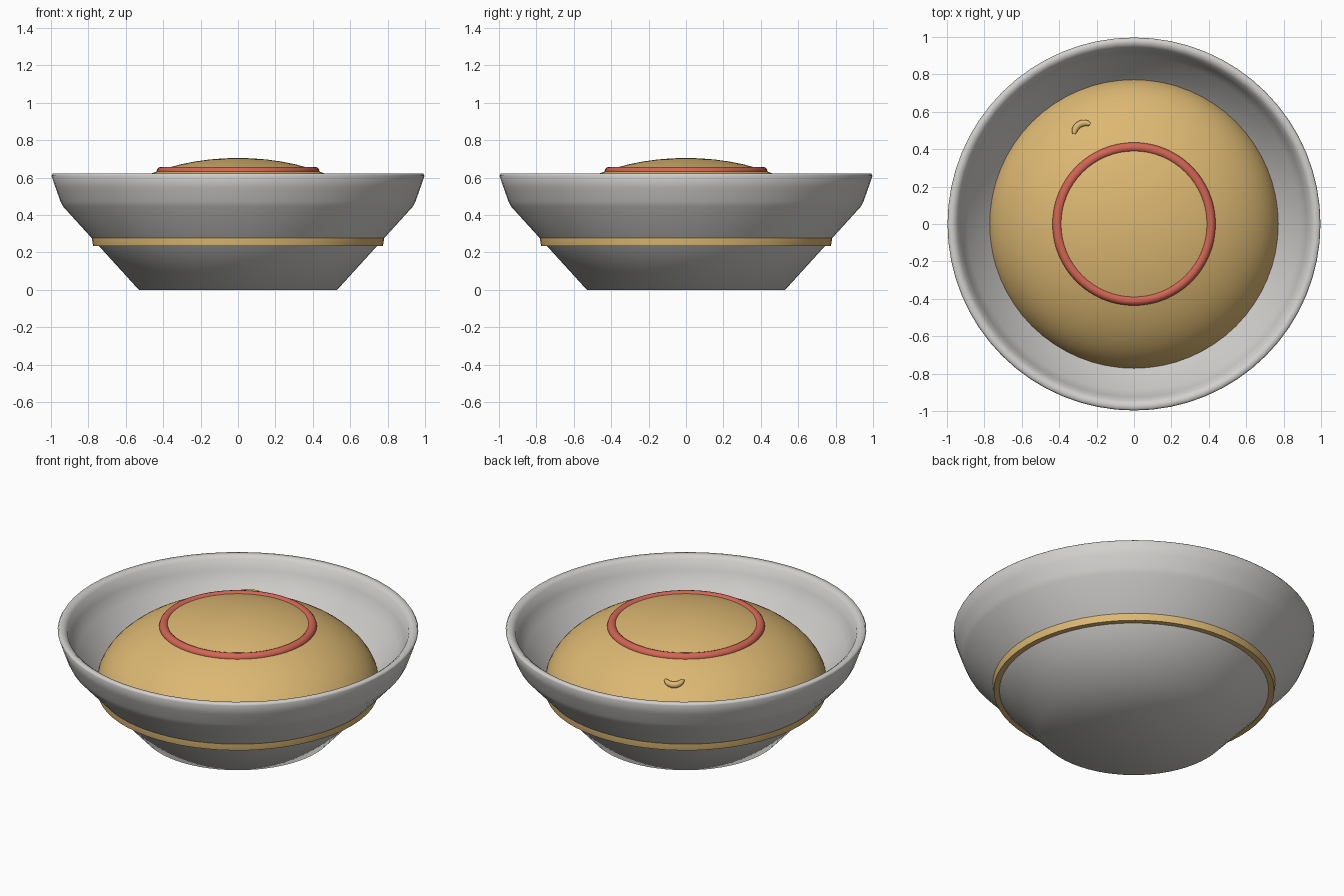
import bpy, bmesh, math
from mathutils import Vector

if "Cube" in bpy.data.objects:
    bpy.data.objects.remove(bpy.data.objects["Cube"])


def material(name, rgb):
    m = bpy.data.materials.new(name)
    m.diffuse_color = (*rgb, 1)
    m.use_nodes = True
    m.node_tree.nodes["Principled BSDF"].inputs["Base Color"].default_value = m.diffuse_color
    return m


GREY = material("pale_grey", (0.64, 0.63, 0.61))
GOLD = material("golden_tan", (0.72, 0.48, 0.17))
RED = material("soft_red", (0.65, 0.13, 0.09))


def finish(bm, name, mat, angle=None):
    bmesh.ops.recalc_face_normals(bm, faces=bm.faces)
    me = bpy.data.meshes.new(name)
    bm.to_mesh(me)
    bm.free()
    me.materials.append(mat)
    ob = bpy.data.objects.new(name, me)
    bpy.context.collection.objects.link(ob)
    me.shade_smooth()
    if angle:
        bpy.context.view_layer.objects.active = ob
        ob.select_set(True)
        bpy.ops.object.shade_smooth_by_angle(angle=math.radians(angle))
        ob.select_set(False)
    return ob


def lathe(name, profile, mat, angle=None, n=64, closed=False):
    """Spin (radius, height) points around z; radius 0 makes a pole."""
    bm = bmesh.new()
    rings = []
    for r, z in profile:
        if r < 1e-5:
            rings.append([bm.verts.new((0, 0, z))] * n)
        else:
            rings.append([bm.verts.new((r * math.cos(t), r * math.sin(t), z))
                          for t in (2 * math.pi * i / n for i in range(n))])
    pairs = list(zip(rings, rings[1:])) + ([(rings[-1], rings[0])] if closed else [])
    for a, b in pairs:
        for i in range(n):
            j = (i + 1) % n
            bm.faces.new(list(dict.fromkeys((a[i], a[j], b[j], b[i]))))
    return finish(bm, name, mat, angle)


def dome_z(r):
    return 0.28 + 0.425 * math.sqrt(max(0, 1 - (r / 0.782) ** 2))


# Bowl: smooth outer wall, rounded rim, inner wall and floor
lathe("bowl", [(0, 0), (0.53, 0), (0.735, 0.225), (0.935, 0.445), (0.95, 0.475),
               (0.975, 0.545), (0.997, 0.61), (0.99, 0.622), (0.965, 0.62),
               (0.945, 0.605), (0.925, 0.545), (0.89, 0.475), (0.775, 0.35),
               (0.52, 0.06), (0, 0.06)], GREY)

# Domed filling, whose lower edge shows as a band around the bowl
dome = [(0, 0.235), (0.775, 0.235)]
for k in range(17):
    a = math.pi / 2 * k / 16
    dome.append((0.782 * math.cos(a), 0.28 + 0.425 * math.sin(a)))
lathe("dome", dome, GOLD, 40)

# Red ring lying on the dome
lathe("red_ring", [(0.41 + 0.026 * math.cos(t), 0.633 + 0.025 * math.sin(t))
                   for t in (2 * math.pi * i / 12 for i in range(12))], RED, closed=True)

# Small curved bump on the dome: a tube swept along an arc
bm = bmesh.new()
rings = []
center = Vector((-0.262, 0.482))
for k in range(11):
    a = math.radians(180 - 118 * k / 10)
    out = Vector((math.cos(a), math.sin(a)))
    p = center + out * 0.058
    taper = 0.019 * (0.45 + 0.55 * math.sin(math.pi * k / 10) ** 0.5)
    z = dome_z(p.length) + 0.006
    rings.append([bm.verts.new((p.x + out.x * taper * math.cos(t),
                                p.y + out.y * taper * math.cos(t),
                                z + taper * math.sin(t)))
                  for t in (2 * math.pi * i / 10 for i in range(10))])
for a, b in zip(rings, rings[1:]):
    for i in range(10):
        j = (i + 1) % 10
        bm.faces.new((a[i], a[j], b[j], b[i]))
bm.faces.new(rings[0])
bm.faces.new(rings[-1])
finish(bm, "curved_bump", GOLD, 50)
